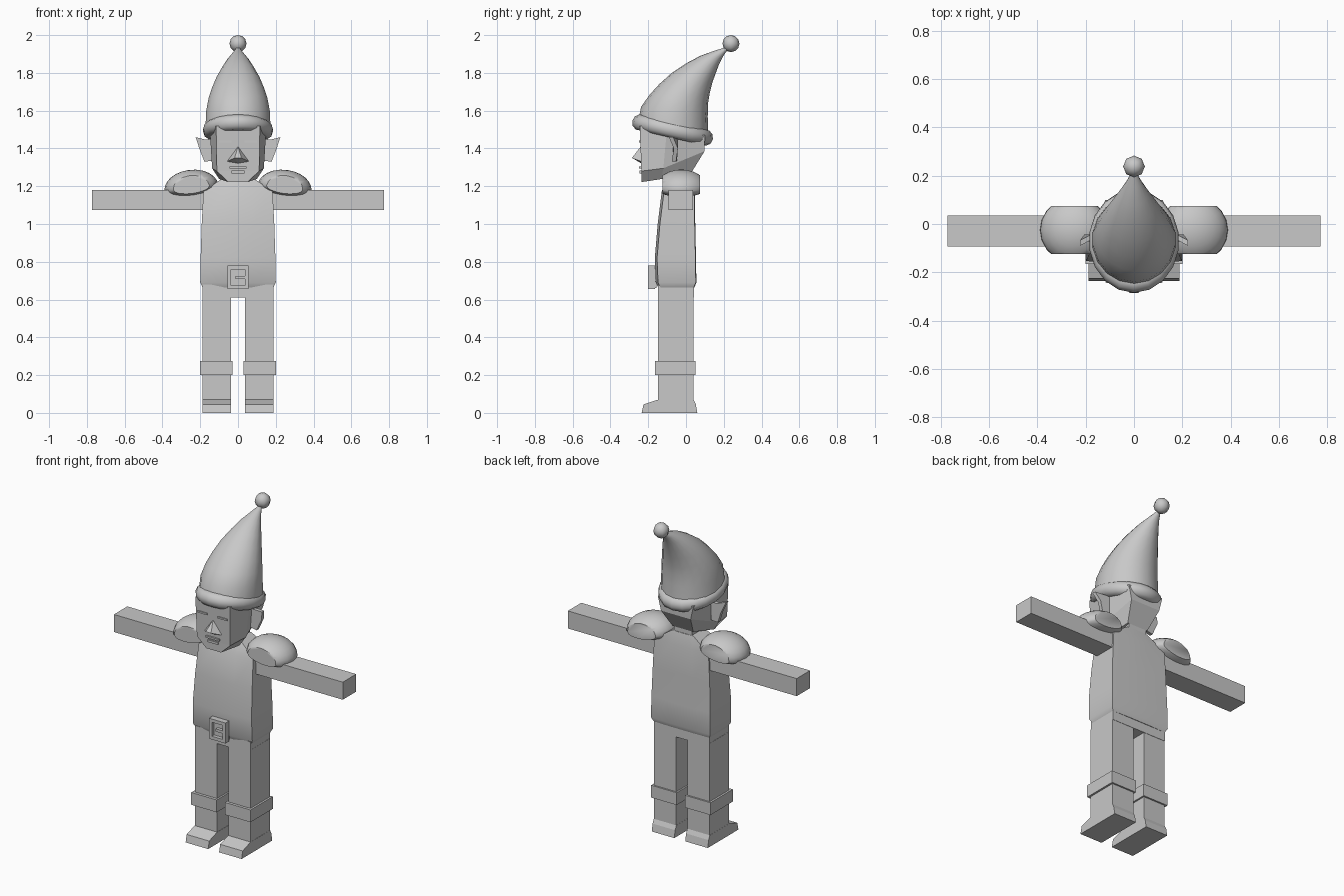
import bpy, bmesh, math
from mathutils import Vector, Matrix

if "Cube" in bpy.data.objects:
    bpy.data.objects.remove(bpy.data.objects["Cube"])

GREY = bpy.data.materials.new("plain grey")
GREY.diffuse_color = (0.58, 0.58, 0.58, 1)
GREY.use_nodes = True
GREY.node_tree.nodes["Principled BSDF"].inputs["Base Color"].default_value = GREY.diffuse_color


def finish(name, bm, smooth=None):
    bmesh.ops.recalc_face_normals(bm, faces=bm.faces)
    me = bpy.data.meshes.new(name)
    bm.to_mesh(me)
    bm.free()
    me.materials.append(GREY)
    ob = bpy.data.objects.new(name, me)
    bpy.context.collection.objects.link(ob)
    if smooth:
        bpy.ops.object.select_all(action='DESELECT')
        ob.select_set(True)
        bpy.context.view_layer.objects.active = ob
        bpy.ops.object.shade_smooth_by_angle(angle=math.radians(smooth))
    return ob


def loft(name, rings, smooth=None, closed=False):
    """Skin a list of equal point rings; cap the ends unless closed."""
    bm = bmesh.new()
    vs = [[bm.verts.new(p) for p in r] for r in rings]
    n = len(vs[0])
    pairs = list(zip(vs, vs[1:]))
    if closed:
        pairs.append((vs[-1], vs[0]))
    else:
        bm.faces.new(vs[0])
        bm.faces.new(vs[-1])
    for a, b in pairs:
        for i in range(n):
            j = (i + 1) % n
            bm.faces.new((a[i], a[j], b[j], b[i]))
    return finish(name, bm, smooth)


def box(name, x, y, z):
    rect = [(x[0], y[0]), (x[1], y[0]), (x[1], y[1]), (x[0], y[1])]
    return loft(name, [[(px, py, h) for px, py in rect] for h in z])


def mirrored(points):
    """Ring from right-half points, front to back."""
    return list(points) + [(-x, y, z) for x, y, z in reversed(points)]


# Tunic, with a softly bulging front
rings = []
for z, w, front, back in [(0.665, 0.187, -0.148, 0.042), (0.69, 0.2, -0.16, 0.052),
                          (0.82, 0.198, -0.165, 0.05), (1.0, 0.192, -0.15, 0.046),
                          (1.175, 0.183, -0.128, 0.045), (1.25, 0.07, -0.095, 0.03)]:
    rings.append(mirrored([(w * 0.4, front, z), (w, front + 0.012, z),
                           (w, back, z), (w * 0.4, back + 0.003, z)]))
loft("tunic", rings, 30)
box("neck", (-0.06, 0.06), (-0.085, 0.03), (1.2, 1.33))
box("hips", (-0.187, 0.187), (-0.148, 0.042), (0.61, 0.68))

# Buckle: frame, back plate and prong
box("buckle_plate", (-0.05, 0.05), (-0.178, -0.155), (0.66, 0.775))
for s in (-1, 1):
    box("buckle_side", sorted((s * 0.036, s * 0.056)), (-0.2, -0.165), (0.655, 0.78))
    mid = 0.7175 + s * 0.0525
    box("buckle_bar", (-0.036, 0.036), (-0.2, -0.165), (mid - 0.01, mid + 0.01))
box("buckle_prong", (-0.012, 0.036), (-0.198, -0.17), (0.709, 0.726))

# Head: jaw, cheek and crown rings
loft("head", [
    mirrored([(0.05, -0.235, 1.222), (0.1, -0.13, 1.238), (0.07, 0.03, 1.275)]),
    mirrored([(0.112, -0.236, 1.28), (0.137, -0.12, 1.295), (0.1, 0.098, 1.385)]),
    mirrored([(0.116, -0.245, 1.52), (0.15, -0.1, 1.51), (0.12, 0.1, 1.47)])])

# Nose: a pointed wedge
bm = bmesh.new()
pts = [(0, -0.24, 1.41), (-0.06, -0.235, 1.33), (0, -0.235, 1.32),
       (0.06, -0.235, 1.33), (-0.018, -0.286, 1.35), (0.018, -0.286, 1.35)]
v = [bm.verts.new(p) for p in pts]
for f in [(0, 1, 4), (0, 4, 5), (0, 5, 3), (1, 2, 4), (4, 2, 5), (5, 2, 3), (0, 3, 2, 1)]:
    bm.faces.new([v[i] for i in f])
finish("nose", bm)

# Lips
box("upper_lip", (-0.045, 0.045), (-0.248, -0.23), (1.293, 1.304))
box("lower_lip", (-0.035, 0.035), (-0.245, -0.228), (1.268, 1.282))

for s, side in ((-1, "left"), (1, "right")):
    def span(a, b):
        return sorted((s * a, s * b))

    # Eyelid
    box(side + "_eyelid", span(0.035, 0.1), (-0.249, -0.235), (1.432, 1.442))

    # Ear: thin flap, pointed at the top outer corner
    outline = [(0.135, 1.45, -0.06), (0.175, 1.447, -0.055), (0.224, 1.46, -0.08),
               (0.205, 1.40, -0.055), (0.178, 1.33, -0.065), (0.135, 1.335, -0.06)]
    loft(side + "_ear", [[(s * x, y + d, z) for x, z, y in outline] for d in (-0.01, 0.012)])

    # Arm
    box(side + "_arm", span(0.15, 0.772), (-0.093, 0.036), (1.073, 1.18))

    # Shoulder pad: flattened dome, sliced flat at front and back
    bm = bmesh.new()
    bmesh.ops.create_uvsphere(bm, u_segments=20, v_segments=12, radius=1)
    for vert in bm.verts:
        x, y, z = vert.co
        vert.co = (x * 0.143, y * 0.138, z * (0.095 if z > 0 else 0.045))
    bmesh.ops.transform(bm, matrix=Matrix.Translation((s * 0.247, -0.025, 1.192))
                        @ Matrix.Rotation(s * math.radians(7), 4, 'Y'), verts=bm.verts)
    for y, d in ((-0.125, -1), (0.075, 1)):
        cut = bmesh.ops.bisect_plane(bm, geom=bm.verts[:] + bm.edges[:] + bm.faces[:],
                                     plane_co=(0, y, 0), plane_no=(0, d, 0), clear_outer=True)
        edges = [e for e in cut["geom_cut"] if isinstance(e, bmesh.types.BMEdge)]
        bmesh.ops.holes_fill(bm, edges=edges, sides=0)
    finish(side + "_shoulder_pad", bm, 40)

    # Leg and cuff
    box(side + "_leg", span(0.038, 0.188), (-0.148, 0.04), (0.05, 0.63))
    box(side + "_cuff", span(0.028, 0.2), (-0.165, 0.05), (0.2, 0.275))

    # Boot: side profile pushed across
    profile = [(-0.235, 0), (0.06, 0), (0.052, 0.045), (0.04, 0.07),
               (-0.148, 0.07), (-0.225, 0.045)]
    loft(side + "_boot", [[(s * x, y, z) for y, z in profile] for x in (0.037, 0.189)])

# Hat: tilted rings from (front y, front z, back y, back z, half width)
rings = []
for fy, fz, by, bz, w in [(-0.255, 1.535, 0.118, 1.47, 0.175), (-0.238, 1.62, 0.115, 1.57, 0.171),
                          (-0.192, 1.685, 0.117, 1.64, 0.158), (-0.14, 1.742, 0.125, 1.69, 0.14),
                          (-0.075, 1.80, 0.14, 1.75, 0.115), (0.0, 1.85, 0.158, 1.80, 0.086),
                          (0.075, 1.89, 0.177, 1.85, 0.057), (0.15, 1.917, 0.197, 1.888, 0.03),
                          (0.218, 1.938, 0.222, 1.925, 0.008)]:
    ring = []
    for k in range(18):
        a = math.tau * k / 18
        t = (1 + math.cos(a)) / 2
        ring.append((w * math.sin(a), by + (fy - by) * t, bz + (fz - bz) * t))
    rings.append(ring)
loft("hat", rings, 50)

# Brim: rolled tube on a tilted oval
tilt = Matrix.Translation((0, -0.071, 1.497)) @ Matrix.Rotation(math.radians(-13), 4, 'X')
rings = []
for k in range(18):
    a = math.tau * k / 18
    out = Vector((math.sin(a), -math.cos(a), 0))
    centre = Vector((0.146 * out.x, 0.178 * out.y, 0))
    rings.append([tilt @ (centre + out * 0.041 * math.cos(b) + Vector((0, 0, 0.043 * math.sin(b))))
                  for b in (math.tau * i / 10 for i in range(10))])
loft("hat_brim", rings, 60, closed=True)

# Pompom
bm = bmesh.new()
bmesh.ops.create_uvsphere(bm, u_segments=8, v_segments=6, radius=0.045,
                          matrix=Matrix.Translation((0, 0.238, 1.955)))
finish("pompom", bm, 60)
